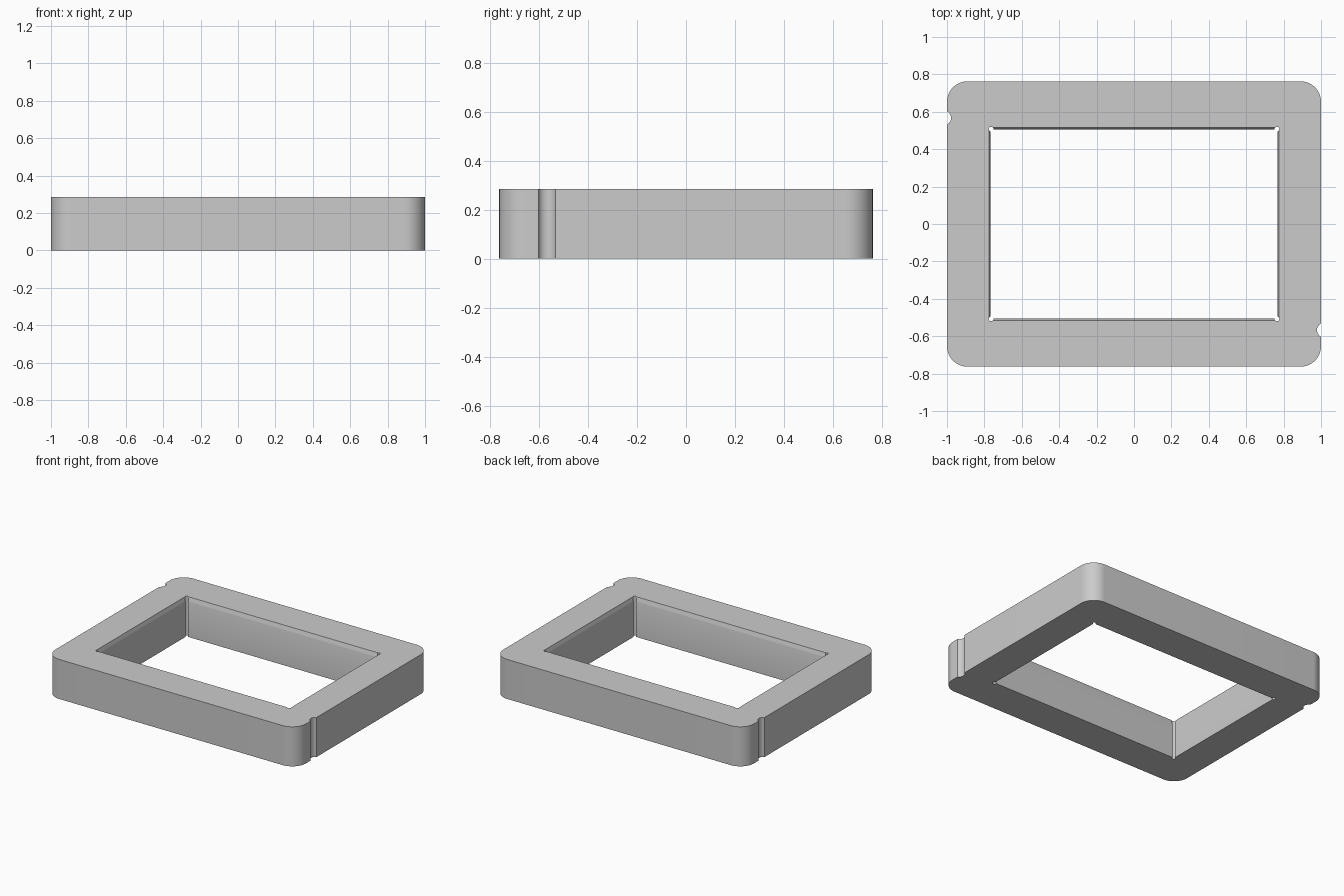
import bpy, bmesh, math

cube = bpy.data.objects.get("Cube")
if cube:
    bpy.data.objects.remove(cube)

HX, HY, H = 1.0, 0.763, 0.285      # outer half sizes and height
IX, IY = 0.766, 0.506              # opening half sizes
CHAMFER, CHAMFER_H = 0.009, 0.03   # flare at the top of the opening

grey = bpy.data.materials.new("plain grey")
grey.use_nodes = True
colour = (0.6, 0.6, 0.6, 1)
grey.diffuse_color = colour
grey.node_tree.nodes["Principled BSDF"].inputs["Base Color"].default_value = colour


def rectangle(hx, hy):
    return [(-hx, -hy), (hx, -hy), (hx, hy), (-hx, hy)]


def rounded_rectangle(hx, hy, r, steps=16):
    points = []
    for i, (sx, sy) in enumerate([(1, 1), (-1, 1), (-1, -1), (1, -1)]):
        for k in range(steps + 1):
            a = math.pi / 2 * (i + k / steps)
            points.append((sx * (hx - r) + r * math.cos(a),
                           sy * (hy - r) + r * math.sin(a)))
    return points


def circle(cx, cy, r, n=32):
    return [(cx + r * math.cos(math.tau * i / n), cy + r * math.sin(math.tau * i / n))
            for i in range(n)]


def loft(name, sections):
    """Closed solid through stacked (outline, height) sections."""
    bm = bmesh.new()
    rings = [[bm.verts.new((x, y, z)) for x, y in outline] for outline, z in sections]
    n = len(rings[0])
    for low, high in zip(rings, rings[1:]):
        for i in range(n):
            j = (i + 1) % n
            bm.faces.new((low[i], low[j], high[j], high[i]))
    bm.faces.new(rings[0][::-1])
    bm.faces.new(rings[-1])
    bmesh.ops.recalc_face_normals(bm, faces=bm.faces)
    mesh = bpy.data.meshes.new(name)
    bm.to_mesh(mesh)
    bm.free()
    mesh.materials.append(grey)
    obj = bpy.data.objects.new(name, mesh)
    bpy.context.collection.objects.link(obj)
    return obj


def cut(target, name, sections):
    cutter = loft(name, sections)
    cutter.hide_render = True
    bpy.context.view_layer.objects.active = target
    mod = target.modifiers.new(name, 'BOOLEAN')
    mod.operation, mod.solver, mod.object = 'DIFFERENCE', 'EXACT', cutter
    bpy.ops.object.modifier_apply(modifier=name)
    bpy.data.objects.remove(cutter)


# Rounded slab
outline = rounded_rectangle(HX, HY, 0.11)
frame = loft("frame", [(outline, 0), (outline, H)])

# Rectangular opening, flared at the top edge
inner = rectangle(IX, IY)
flared = rectangle(IX + CHAMFER, IY + CHAMFER)
cut(frame, "opening_cutter", [(inner, -0.1), (inner, H - CHAMFER_H), (flared, H), (flared, H + 0.1)])

# Relief holes in the opening's corners
for sx in (-1, 1):
    for sy in (-1, 1):
        hole = circle(sx * (IX - 0.002), sy * (IY + 0.001), 0.013, 20)
        cut(frame, "corner_hole_cutter", [(hole, -0.1), (hole, H + 0.1)])

# Shallow round notches on opposite ends
for s in (-1, 1):
    notch = circle(s * (HX + 0.017), -s * 0.567, 0.039)
    cut(frame, "notch_cutter", [(notch, -0.1), (notch, H + 0.1)])

# Smooth curved walls with sharp edges kept
bpy.ops.object.select_all(action='DESELECT')
frame.select_set(True)
bpy.context.view_layer.objects.active = frame
bpy.ops.object.shade_smooth_by_angle(angle=math.radians(25))
